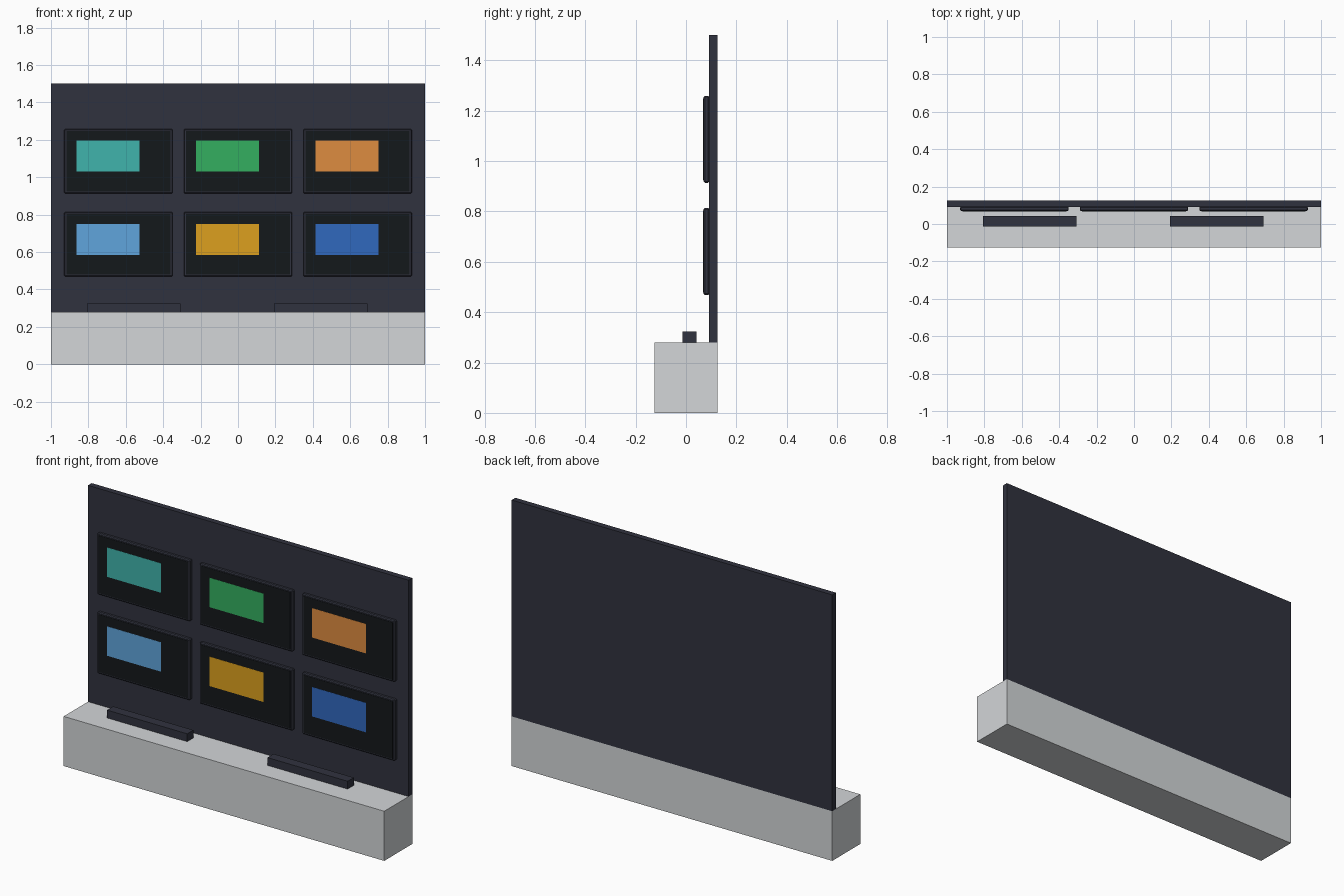
import bpy

cube = bpy.data.objects.get("Cube")
if cube:
    bpy.data.objects.remove(cube, do_unlink=True)


def material(name, hex_code):
    # Convert a hex display colour to linear values
    channels = [int(hex_code[i:i + 2], 16) / 255 for i in (0, 2, 4)]
    color = [((c + 0.055) / 1.055) ** 2.4 for c in channels] + [1]
    mat = bpy.data.materials.new(name)
    mat.use_nodes = True
    mat.diffuse_color = color
    mat.node_tree.nodes["Principled BSDF"].inputs["Base Color"].default_value = color
    return mat


def box(name, x, y, z, mat, bevel=0):
    # Box spanning three (low, high) ranges
    bpy.ops.mesh.primitive_cube_add(size=1, location=[sum(r) / 2 for r in (x, y, z)])
    obj = bpy.context.object
    obj.name = name
    obj.scale = [r[1] - r[0] for r in (x, y, z)]
    bpy.ops.object.transform_apply(location=False, rotation=False, scale=True)
    obj.data.materials.append(mat)
    if bevel:
        mod = obj.modifiers.new("edge_chamfer", "BEVEL")
        mod.width = bevel
        mod.segments = 1
    return obj


def around(center, size):
    return (center - size / 2, center + size / 2)


dark = material("dark_panel", "30323E")
black = material("screen_black", "14181B")
pale = material("pale_grey", "D3D6D8")

# Plinth and backing wall
box("plinth", (-1, 1), (-0.125, 0.125), (0, 0.28), pale)
box("back_wall", (-1, 1), (0.092, 0.125), (0.28, 1.5), dark)

# Wall-mounted displays, each with a coloured picture window
rows = {
    "lower": (0.641, [("sky", "60A5DC"), ("yellow", "DCA01E"), ("blue", "3068BE")]),
    "upper": (1.086, [("teal", "40B4AC"), ("green", "34AF60"), ("orange", "DE8C40")]),
}
for row, (z, colors) in rows.items():
    for col, (color_name, code) in enumerate(colors):
        x = (col - 1) * 0.639
        tag = f"{row}_{('right', 'middle', 'left')[col]}"
        box(f"display_frame_{tag}", around(x, 0.58), (0.07, 0.093), around(z, 0.345),
            dark, bevel=0.005)
        box(f"display_screen_{tag}", around(x, 0.556), (0.068, 0.08), around(z, 0.324), black)
        box(f"picture_window_{tag}", around(x - 0.056, 0.336), (0.067, 0.075),
            around(z + 0.027, 0.166), material(f"picture_{color_name}", code))

# Low control bars resting on the plinth
for side, x in (("right", -0.558), ("left", 0.443)):
    box(f"control_bar_{side}", around(x, 0.5), (-0.013, 0.042), (0.28, 0.324), dark)
